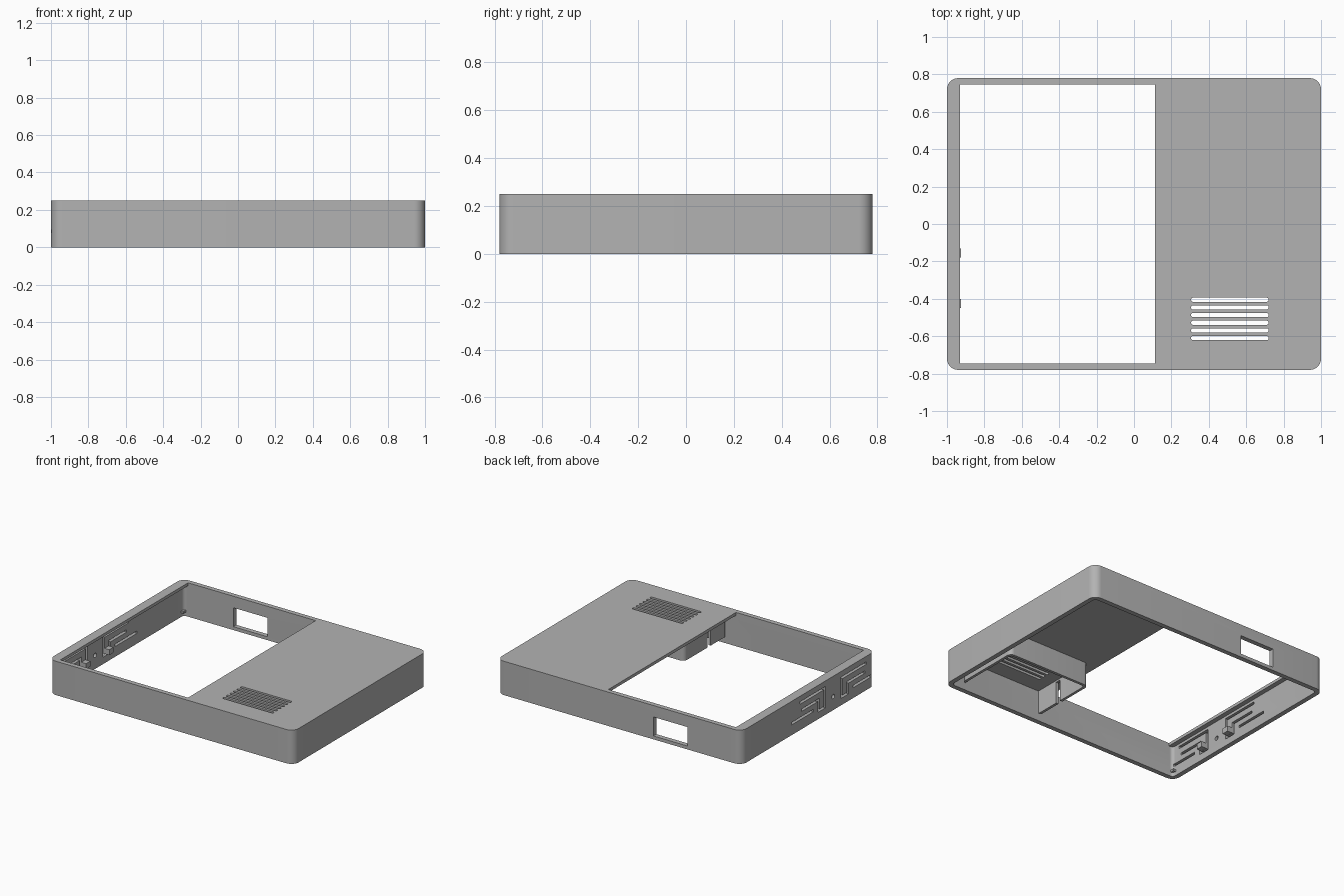
import bpy, bmesh, math
from mathutils import Matrix, Vector

if "Cube" in bpy.data.objects:
    bpy.data.objects.remove(bpy.data.objects["Cube"], do_unlink=True)

grey = bpy.data.materials.new("plain grey plastic")
grey.use_nodes = True
grey.diffuse_color = (0.45, 0.45, 0.45, 1)
grey.node_tree.nodes["Principled BSDF"].inputs["Base Color"].default_value = (0.45, 0.45, 0.45, 1)


def add_box(bm, x, y, z, radius=0.0, segments=8):
    """Box between (min, max) pairs, with optional rounded vertical edges."""
    size = Vector((x[1] - x[0], y[1] - y[0], z[1] - z[0]))
    centre = Vector((sum(x), sum(y), sum(z))) / 2
    m = Matrix.Translation(centre) @ Matrix.Diagonal((*size, 1))
    verts = bmesh.ops.create_cube(bm, size=1, matrix=m)["verts"]
    if radius:
        edges = {e for v in verts for e in v.link_edges
                 if abs(e.verts[0].co.z - e.verts[1].co.z) > size.z / 2}
        bmesh.ops.bevel(bm, geom=list(edges), offset=radius, segments=segments,
                        profile=0.5, affect="EDGES")


def make(name, bm):
    mesh = bpy.data.meshes.new(name)
    bm.to_mesh(mesh)
    bm.free()
    mesh.materials.append(grey)
    obj = bpy.data.objects.new(name, mesh)
    bpy.context.collection.objects.link(obj)
    return obj


def boxes(name, *specs):
    bm = bmesh.new()
    for spec in specs:
        add_box(bm, *spec)
    return make(name, bm)


def cut(target, cutter):
    """Subtract the cutter, bake the result and drop the cutter."""
    cutter.hide_render = True
    mod = target.modifiers.new("cut", "BOOLEAN")
    mod.operation, mod.solver, mod.object = "DIFFERENCE", "EXACT", cutter
    mod.use_self = True
    deps = bpy.context.evaluated_depsgraph_get()
    deps.update()
    mesh = bpy.data.meshes.new_from_object(target.evaluated_get(deps))
    target.modifiers.clear()
    target.data = mesh
    bpy.data.objects.remove(cutter, do_unlink=True)


# Outer shell, open at the bottom
W, D, H, WALL, ROOF = 1.0, 0.78, 0.25, 0.035, 0.228
shell = boxes("case_shell", ((-W, W), (-D, D), (0, H), 0.06))
cut(shell, boxes("cavity", ((-W + WALL, W - WALL), (-D + WALL, D - WALL), (-0.1, ROOF), 0.025)))

# Large opening in the top and window in the back wall
cut(shell, boxes("top_opening", ((-0.93, 0.113), (-0.745, 0.745), (0.2, 0.3))))
cut(shell, boxes("back_window", ((-0.56, -0.28), (0.7, 0.85), (0.025, 0.165))))

# Row of rounded vent slots
vents = [((0.305, 0.72), (y - 0.011, y + 0.011), (0.2, 0.3), 0.0105, 5)
         for y in (-0.61 + 0.041 * i for i in range(6))]
cut(shell, boxes("vent_slots", *vents))

# Spring button slits in the side wall, mirrored about a small round hole
MID, T = -0.29, 0.009
path_pairs = [((0.38, 0.2), (0.10, 0.2)), ((0.10, 0.2), (0.10, 0.06)),
              ((0.10, 0.06), (0.17, 0.06)), ((0.17, 0.06), (0.17, 0.14)),
              ((0.17, 0.14), (0.36, 0.14)), ((0.24, 0.085), (0.48, 0.085))]
for side in (1, -1):
    slits = []
    for (u0, z0), (u1, z1) in path_pairs:
        ys = sorted((MID + side * u0, MID + side * u1))
        zs = sorted((z0, z1))
        slits.append(((-1.1, -0.9), (max(ys[0] - T, -0.735), ys[1] + T), (zs[0] - T, zs[1] + T)))
    cut(shell, boxes("button_slits", *slits))
bm = bmesh.new()
bmesh.ops.create_cone(bm, cap_ends=True, segments=24, radius1=0.016, radius2=0.016, depth=0.2,
                      matrix=Matrix.Translation((-W, MID, 0.1)) @ Matrix.Rotation(math.pi / 2, 4, "Y"))
cut(shell, make("round_hole", bm))

# Button plungers and corner clips inside the side wall
for side, label in ((1, "back"), (-1, "front")):
    ys = sorted((MID + side * 0.11, MID + side * 0.16))
    boxes(label + "_button_plunger", ((-0.985, -0.926), ys, (0.07, 0.11)))
    ys = sorted((side * 0.715, side * 0.75))
    boxes(label + "_corner_clip", ((-0.97, -0.945), ys, (0.03, 0.045)))

# Speaker chamber under the vents, with a cable gap in its inner wall
chamber = boxes("speaker_chamber", ((0.19, 0.87), (-0.75, -0.25), (0.055, 0.235), 0.035))
cut(chamber, boxes("chamber_hollow", ((0.21, 0.85), (-0.8, -0.27), (0, 0.3), 0.02)))
cut(chamber, boxes("cable_gap", ((0.1, 0.3), (-0.56, -0.52), (0, 0.215))))

# Smooth rounded corners, sharp elsewhere
bpy.ops.object.select_all(action="DESELECT")
for obj in (shell, chamber):
    obj.select_set(True)
bpy.context.view_layer.objects.active = shell
bpy.ops.object.shade_smooth_by_angle(angle=math.radians(30))
